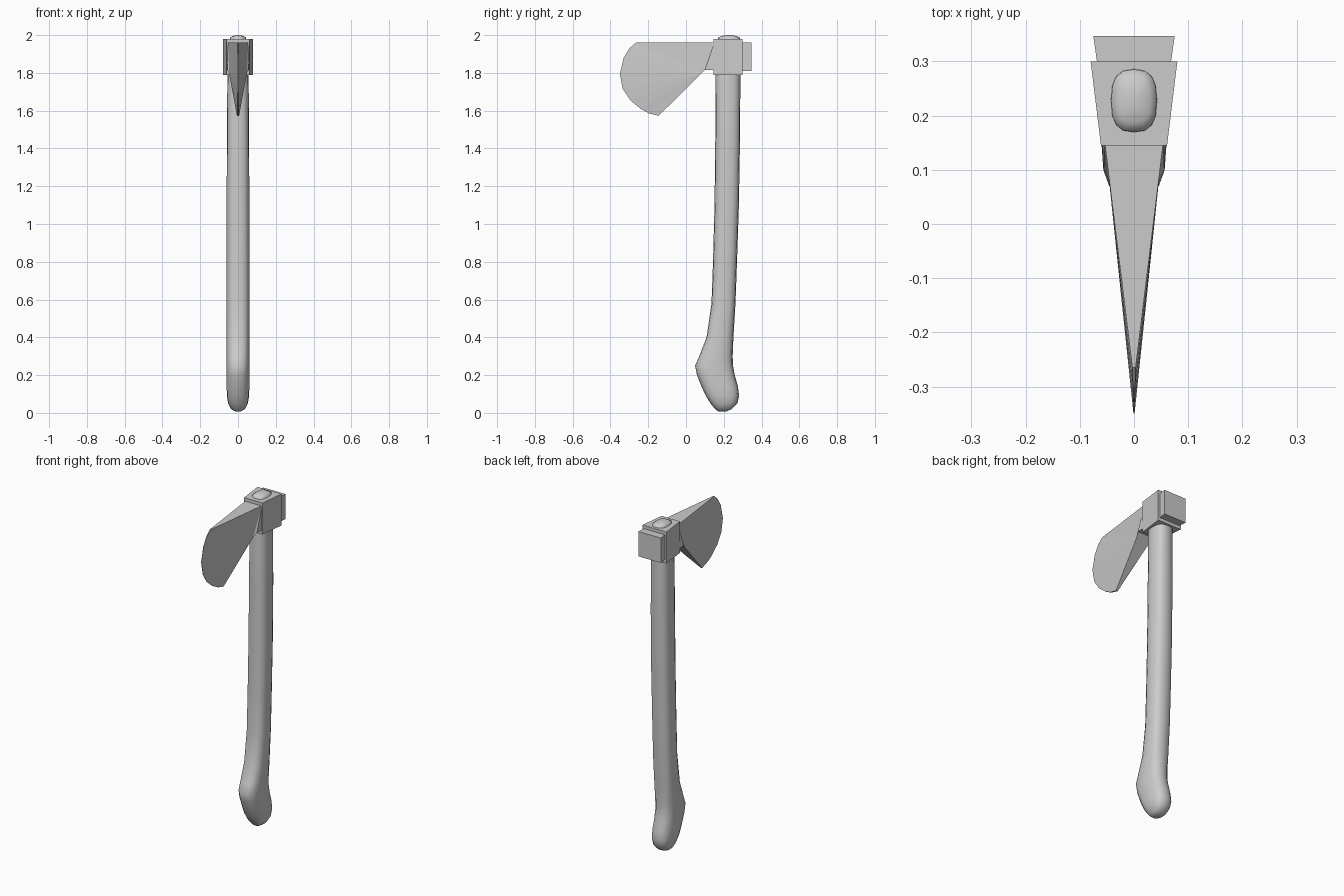
import bpy, bmesh, math

if "Cube" in bpy.data.objects:
    bpy.data.objects.remove(bpy.data.objects["Cube"])


def make_object(name, verts, faces, smooth=None):
    mesh = bpy.data.meshes.new(name)
    mesh.from_pydata(verts, [], faces)
    bm = bmesh.new()
    bm.from_mesh(mesh)
    bmesh.ops.recalc_face_normals(bm, faces=bm.faces)
    bm.to_mesh(mesh)
    bm.free()
    obj = bpy.data.objects.new(name, mesh)
    bpy.context.collection.objects.link(obj)
    if smooth:
        bpy.context.view_layer.objects.active = obj
        obj.select_set(True)
        bpy.ops.object.shade_smooth_by_angle(angle=math.radians(smooth))
        obj.select_set(False)
    return obj


def wedge_block(name, y0, y1, w0, w1, z0, z1):
    """Box whose half width runs from w0 (front) to w1 (back)."""
    plan = [(-w0, y0), (w0, y0), (w1, y1), (-w1, y1)]
    verts = [(x, y, z) for z in (z0, z1) for x, y in plan]
    faces = [(0, 1, 2, 3), (4, 5, 6, 7)]
    faces += [(i, (i + 1) % 4, (i + 1) % 4 + 4, i + 4) for i in range(4)]
    return make_object(name, verts, faces)


def power(v, e):
    return math.copysign(abs(v) ** e, v)


# Handle: rounded-rectangle rings (z, front y, back y, half width)
rings = [
    (0.008, 0.170, 0.215, 0.015), (0.02, 0.155, 0.243, 0.037),
    (0.05, 0.130, 0.272, 0.052), (0.09, 0.105, 0.281, 0.059),
    (0.14, 0.082, 0.275, 0.060), (0.20, 0.058, 0.258, 0.060),
    (0.25, 0.048, 0.249, 0.060), (0.30, 0.070, 0.247, 0.060),
    (0.40, 0.109, 0.251, 0.060), (0.58, 0.135, 0.262, 0.060),
    (0.80, 0.143, 0.270, 0.060), (1.10, 0.151, 0.280, 0.060),
    (1.45, 0.155, 0.286, 0.059), (1.80, 0.157, 0.288, 0.056),
    (1.97, 0.168, 0.287, 0.043), (1.986, 0.170, 0.285, 0.042),
    (1.995, 0.187, 0.268, 0.030), (2.0, 0.212, 0.243, 0.011),
]
N = 16
verts, faces = [], []
for z, ya, yb, w in rings:
    for i in range(N):
        a = 2 * math.pi * i / N
        verts.append((w * power(math.cos(a), 0.75),
                      (ya + yb) / 2 + (yb - ya) / 2 * power(math.sin(a), 0.75), z))
for r in range(len(rings) - 1):
    for i in range(N):
        j = (i + 1) % N
        faces.append((r * N + i, r * N + j, (r + 1) * N + j, (r + 1) * N + i))
faces += [tuple(range(N)), tuple(range(len(verts) - N, len(verts)))]
make_object("handle", verts, faces, 60)

# Collar around the handle and the poll behind it
wedge_block("collar", 0.145, 0.30, 0.061, 0.08, 1.79, 1.98)
wedge_block("poll", 0.29, 0.347, 0.067, 0.075, 1.81, 1.96)

# Blade: side outline (y, z, half width), thin along the curved cutting edge
outline = [
    (0.15, 1.96, 0.054), (0.15, 1.815, 0.058), (0.10, 1.815, 0.056),
    (0.08, 1.795, 0.046), (-0.145, 1.573, 0.006),
    (-0.195, 1.585, 0.003), (-0.24, 1.61, 0.003), (-0.295, 1.655, 0.002),
    (-0.335, 1.715, 0.001), (-0.35, 1.795, 0.001), (-0.33, 1.88, 0.001),
    (-0.30, 1.93, 0.002), (-0.265, 1.96, 0.003),
]
n = len(outline)
verts = [(s * w, y, z) for s in (-1, 1) for y, z, w in outline]
cheek = [(0, 1, 2), (0, 2, 3), (0, 3, n - 1)]
cheek += [(3, i, i + 1) for i in range(4, n - 1)]
faces = cheek + [tuple(i + n for i in f) for f in cheek]
faces += [(i, (i + 1) % n, (i + 1) % n + n, i + n) for i in range(n)]
make_object("blade", verts, faces)
